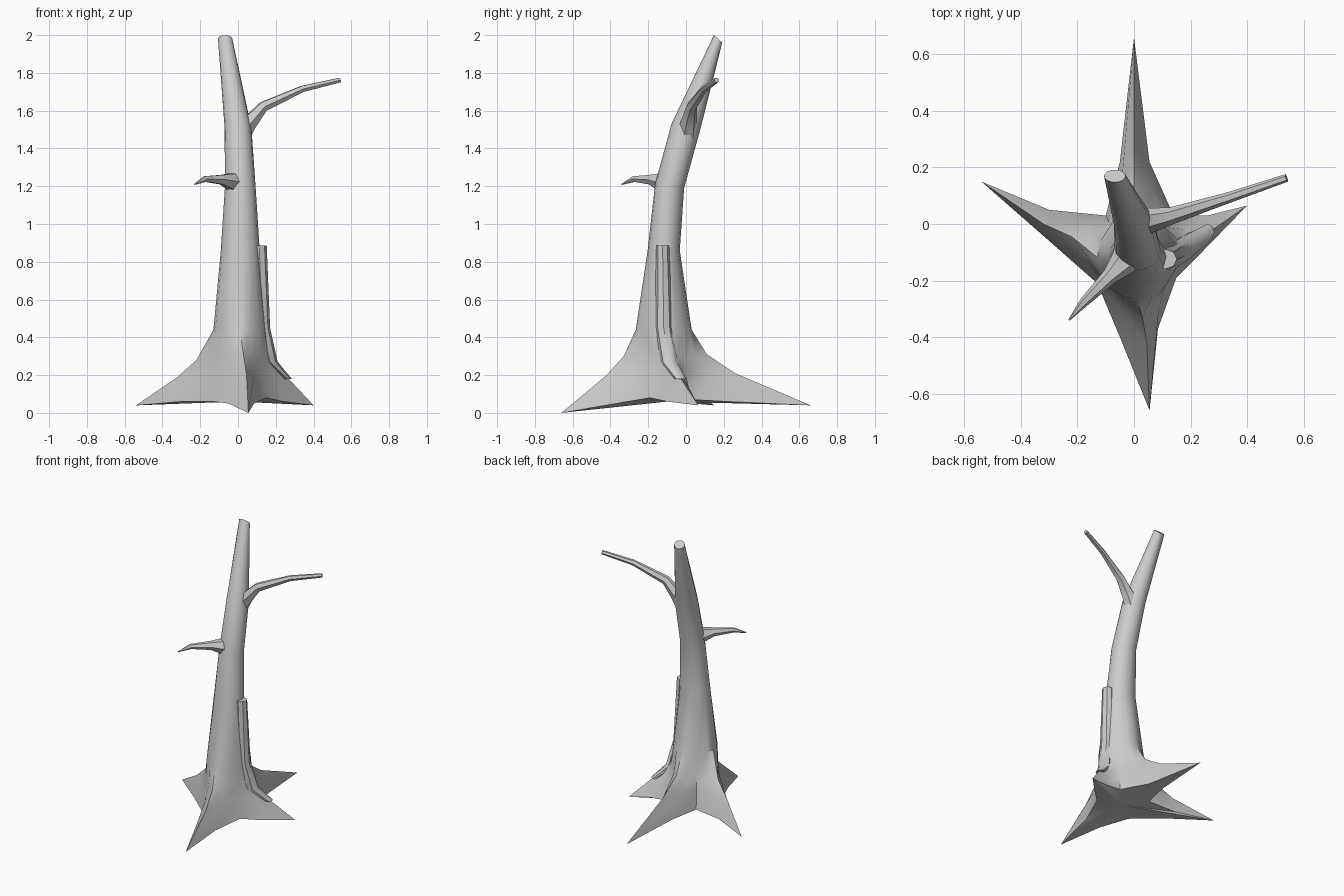
import bpy, bmesh, math
from mathutils import Vector

if "Cube" in bpy.data.objects:
    bpy.data.objects.remove(bpy.data.objects["Cube"])


def loft(name, rings, bottom=None):
    """Skin a stack of equal-sized rings and close both ends."""
    bm = bmesh.new()
    rows = [[bm.verts.new(p) for p in ring] for ring in rings]
    n = len(rows[0])
    for a, b in zip(rows, rows[1:]):
        for i in range(n):
            j = (i + 1) % n
            bm.faces.new((a[i], a[j], b[j], b[i]))
    bm.faces.new(rows[-1])
    if bottom:
        c = bm.verts.new(bottom)
        for i in range(n):
            bm.faces.new((c, rows[0][(i + 1) % n], rows[0][i]))
    else:
        bm.faces.new(rows[0][::-1])
    bmesh.ops.recalc_face_normals(bm, faces=bm.faces)
    mesh = bpy.data.meshes.new(name)
    bm.to_mesh(mesh)
    bm.free()
    obj = bpy.data.objects.new(name, mesh)
    bpy.context.collection.objects.link(obj)
    bpy.ops.object.select_all(action='DESELECT')
    obj.select_set(True)
    bpy.context.view_layer.objects.active = obj
    bpy.ops.object.shade_smooth_by_angle(angle=math.radians(35))
    return obj


def ellipse(x, y, z, rx, ry, tilt=0, n=16):
    out = []
    for i in range(n):
        a = -math.pi / 2 + math.tau * i / n
        out.append((x + rx * math.cos(a), y + ry * math.sin(a), z - tilt * math.sin(a)))
    return out


def star(points, bulge):
    """Insert a flank point between every ridge and valley point."""
    pts = [Vector(p) for p in points]
    mid = Vector((0.01, -0.11, 0))
    out = []
    for i, p in enumerate(pts):
        m = (p + pts[(i + 1) % len(pts)]) / 2
        d = (m - mid) * (bulge - 1)
        out += [p, m + Vector((d.x, d.y, 0))]
    return out


def limb(name, path, n=6):
    """Tapered tube along (x, y, z, radius) stations."""
    pts = [Vector(p[:3]) for p in path]
    rings = []
    for i, p in enumerate(pts):
        t = (pts[min(i + 1, len(pts) - 1)] - pts[max(i - 1, 0)]).normalized()
        side = t.cross(Vector((0, 0, 1))).normalized()
        up = side.cross(t)
        rings.append([p + path[i][3] * (side * math.cos(math.tau * k / n) + up * math.sin(math.tau * k / n))
                      for k in range(n)])
    return loft(name, rings)


# Trunk with four flared roots: front, right, back, left
base = [(.055, -.66, 0), (.085, -.37, .05), (.15, -.19, .08), (.24, -.1, .06),
        (.40, .065, .04), (.26, .03, .06), (.14, .03, .07), (.055, .22, .06),
        (0, .66, .04), (-.05, .22, .06), (-.1, .03, .07), (-.3, .05, .06),
        (-.54, .15, .04), (-.3, -.06, .06), (-.13, -.21, .06), (-.05, -.4, .05)]
flare = star([(.045, -.42, .2), (.13, -.185, .22), (.25, -.04, .2), (.12, 0, .2),
              (0, .26, .21), (-.09, .01, .2), (-.32, 0, .19), (-.12, -.2, .2)], 1.0)
neck = star([(.03, -.33, .3), (.12, -.18, .31), (.19, -.09, .29), (.1, -.01, .3),
             (0, .11, .31), (-.08, 0, .3), (-.22, -.045, .28), (-.11, -.19, .3)], 1.04)
trunk = [ellipse(.01, -.118, .44, .14, .148),
         ellipse(.012, -.118, .86, .103, .085),
         ellipse(.012, -.087, 1.2, .081, .077, .01),
         ellipse(0, -.002, 1.51, .071, .075, .02),
         ellipse(-.068, .17, 1.98, .038, .022, .02)]
loft("trunk_and_roots", [base, flare, neck] + trunk, bottom=(0, -.1, .06))

# Raised rib running up from the right root, cut off square at the top
rib = [(.26, -.03, .18, .025, .03), (.17, -.09, .27, .04, .045),
       (.13, -.118, .45, .04, .045), (.112, -.124, .885, .04, .035)]
loft("root_rib", [ellipse(x, y, z, rx, ry, n=8) for x, y, z, rx, ry in rib])

# Long upper branch
limb("upper_branch", [(.0, .0, 1.43, .05), (.055, .012, 1.53, .045), (.135, .03, 1.622, .03),
                      (.34, .095, 1.715, .019), (.54, .163, 1.762, .014)])

# Short broken stub at the front left
limb("branch_stub", [(-.01, -.09, 1.22, .06), (-.04, -.14, 1.225, .048), (-.085, -.185, 1.235, .029),
                     (-.175, -.275, 1.238, .017), (-.23, -.34, 1.21, .003)])
